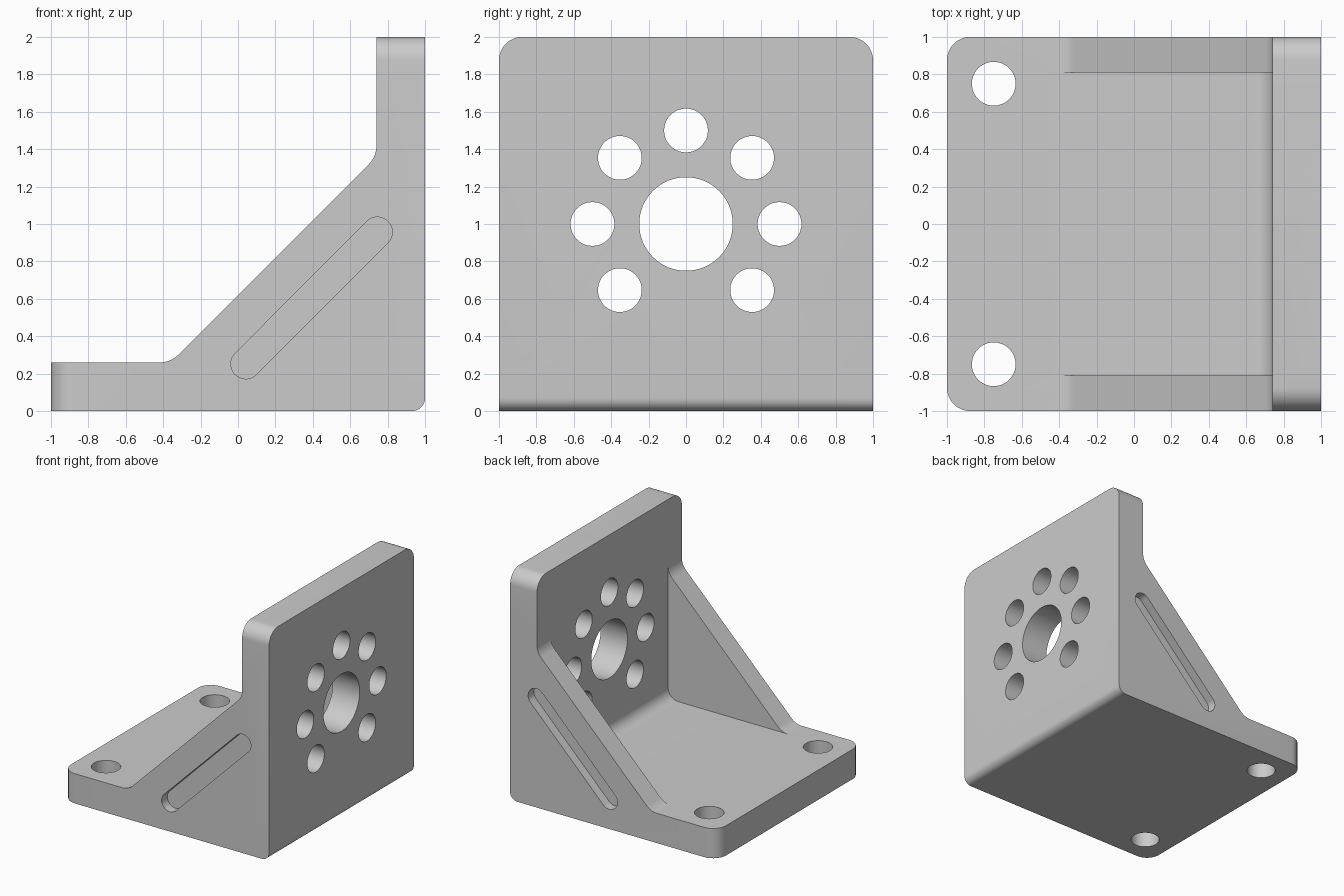
import bpy
import bmesh
from math import sin, cos, pi, radians
from mathutils import Vector

cube = bpy.data.objects.get("Cube")
if cube:
    bpy.data.objects.remove(cube, do_unlink=True)

metal = bpy.data.materials.new("plain grey metal")
metal.use_nodes = True
GREY = (0.6, 0.6, 0.6, 1)
metal.diffuse_color = GREY
metal.node_tree.nodes["Principled BSDF"].inputs["Base Color"].default_value = GREY


def rounded(corners, steps=10):
    """Polygon outline from (u, v, radius) corners, with filleted corners."""
    out = []
    n = len(corners)
    for i, (u, v, r) in enumerate(corners):
        p = Vector((u, v))
        if r == 0:
            out.append(p)
            continue
        a = (Vector(corners[i - 1][:2]) - p).normalized()
        b = (Vector(corners[(i + 1) % n][:2]) - p).normalized()
        half = a.angle(b) / 2
        centre = p + (a + b).normalized() * (r / sin(half))
        start = p + a * (r / (sin(half) / cos(half))) - centre
        end = p + b * (r / (sin(half) / cos(half))) - centre
        sweep = start.angle(end)
        for k in range(steps + 1):
            t = sweep * k / steps
            out.append(centre + (start * sin(sweep - t) + end * sin(t)) / sin(sweep))
    return out


def circle(u, v, r, steps=48):
    return [Vector((u + r * cos(2 * pi * k / steps), v + r * sin(2 * pi * k / steps)))
            for k in range(steps)]


def prism(name, outline, axis, lo, hi):
    """Extrude an outline along an axis; the outline uses the other two axes."""
    place = {"x": lambda p, d: (d, p.x, p.y),
             "y": lambda p, d: (p.x, d, p.y),
             "z": lambda p, d: (p.x, p.y, d)}[axis]
    bm = bmesh.new()
    face = bm.faces.new([bm.verts.new(place(p, lo)) for p in outline])
    far = bmesh.ops.extrude_face_region(bm, geom=[face])["geom"]
    shift = Vector(place(Vector((0, 0)), hi - lo))
    bmesh.ops.translate(bm, vec=shift, verts=[g for g in far if isinstance(g, bmesh.types.BMVert)])
    bmesh.ops.recalc_face_normals(bm, faces=bm.faces)
    mesh = bpy.data.meshes.new(name)
    bm.to_mesh(mesh)
    bm.free()
    mesh.materials.append(metal)
    obj = bpy.data.objects.new(name, mesh)
    bpy.context.collection.objects.link(obj)
    return obj


def cut(body, cutter, operation="DIFFERENCE"):
    cutter.hide_render = True
    mod = body.modifiers.new("cut", "BOOLEAN")
    mod.operation = operation
    mod.solver = "EXACT"
    mod.object = cutter
    bpy.context.view_layer.objects.active = body
    bpy.ops.object.modifier_apply(modifier=mod.name)
    bpy.data.objects.remove(cutter, do_unlink=True)


BASE, WALL, RIB = 0.26, 0.74, 0.81     # base top, upright inner face, rib inner face

# Side profile with sloping ribs, full width
bracket = prism("angle_bracket", rounded([
    (-1, 0, 0), (1, 0, 0.07), (1, 2, 0), (WALL, 2, 0),
    (WALL, 1.36, 0.14), (-0.36, BASE, 0.14), (-1, BASE, 0)]), "y", -1, 1)

# Space between the ribs, with a filleted inner corner
cut(bracket, prism("pocket", rounded([
    (-0.5, BASE, 0), (WALL, BASE, 0.1), (WALL, 1.5, 0), (-0.5, 1.5, 0)]), "y", -RIB, RIB))

# Rounded free corners of the base and of the upright
cut(bracket, prism("base_outline", rounded([
    (-1, -1, 0.125), (1.2, -1, 0), (1.2, 1, 0), (-1, 1, 0.125)]), "z", -0.2, 2.2), "INTERSECT")
cut(bracket, prism("upright_outline", rounded([
    (-1, -0.2, 0), (1, -0.2, 0), (1, 2, 0.125), (-1, 2, 0.125)]), "x", -1.2, 1.2), "INTERSECT")

# Mounting holes in the base
for side in (-1, 1):
    cut(bracket, prism("base_hole", circle(-0.75, 0.75 * side, 0.117), "z", -0.1, 0.5))

# Central bore and ring of holes in the upright, open at the bottom
cut(bracket, prism("bore", circle(0, 1, 0.25, 64), "x", 0.5, 1.1))
for k in range(-1, 6):
    a = radians(45 * k)
    cut(bracket, prism("ring_hole", circle(0.5 * cos(a), 1 + 0.5 * sin(a), 0.117), "x", 0.5, 1.1))

# Blind diagonal slots in the outer rib faces
R = 0.08
along = Vector((1, 1)).normalized() * R
across = Vector((-along.y, along.x))
low, high = Vector((0.042, 0.252)), Vector((0.745, 0.957))
slot = [low - along - across, high + along - across,
        high + along + across, low - along + across]
for side in (-1, 1):
    cut(bracket, prism("slot", rounded([(p.x, p.y, R * 0.998) for p in slot]),
                       "y", side * 0.92, side * 1.1))

# Smooth the fillets and bores, keep the edges crisp
bpy.ops.object.select_all(action="DESELECT")
bracket.select_set(True)
bpy.context.view_layer.objects.active = bracket
bpy.ops.object.shade_smooth_by_angle(angle=radians(30))
